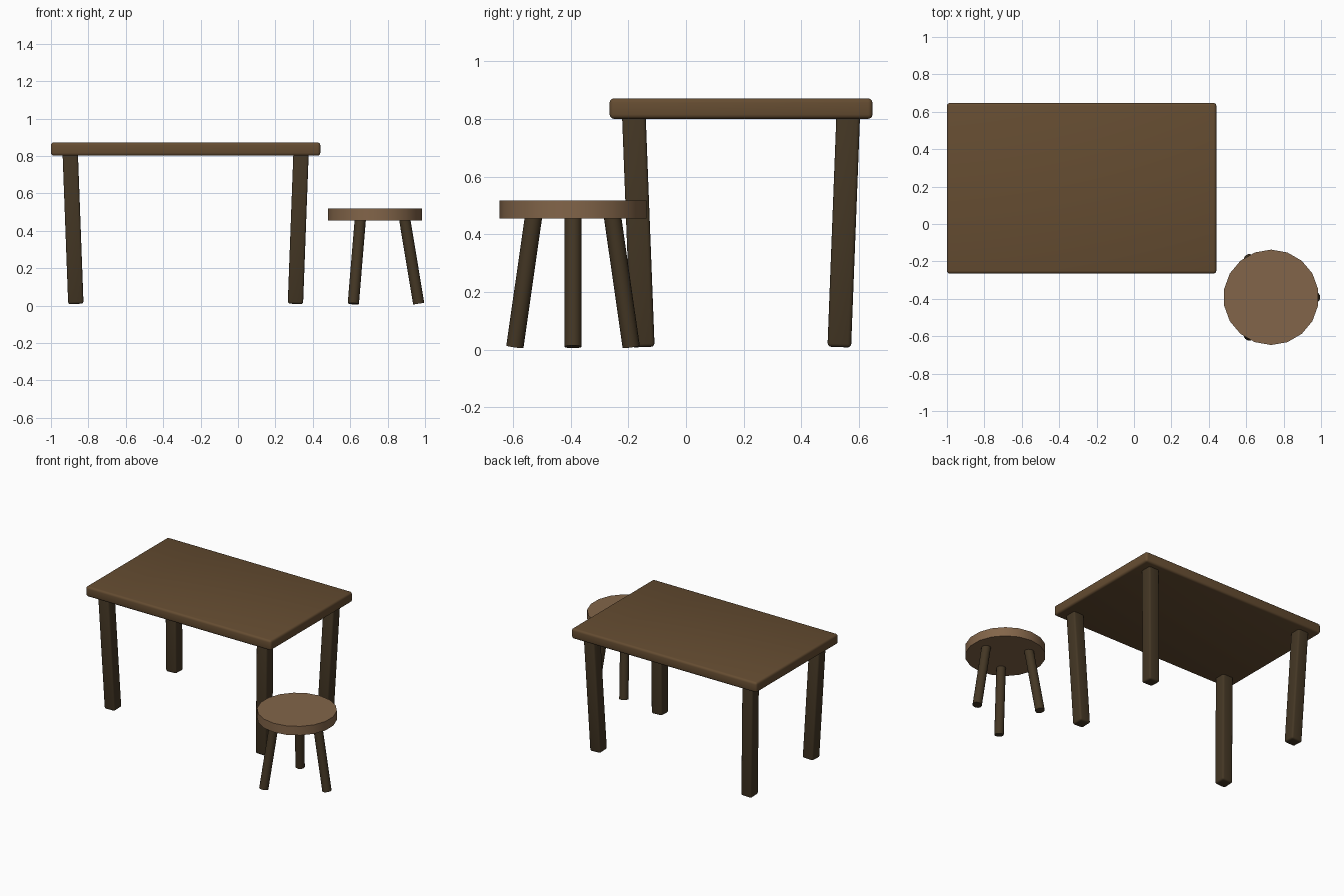
import bpy
from math import cos, sin, radians
from mathutils import Vector

cube = bpy.data.objects.get("Cube")
if cube:
    bpy.data.objects.remove(cube, do_unlink=True)


def make_material(name, rgb):
    mat = bpy.data.materials.new(name)
    mat.use_nodes = True
    mat.diffuse_color = (*rgb, 1)
    mat.node_tree.nodes["Principled BSDF"].inputs["Base Color"].default_value = (*rgb, 1)
    return mat


table_wood = make_material("table brown", (0.130, 0.073, 0.031))
seat_wood = make_material("seat light brown", (0.225, 0.130, 0.067))
leg_wood = make_material("leg dark brown", (0.058, 0.038, 0.018))


def finish(name, mat):
    obj = bpy.context.object
    obj.name = name
    obj.data.materials.append(mat)
    return obj


def rounded_box(name, size, mat, bevel):
    """Box with softly rounded, smooth shaded edges."""
    bpy.ops.mesh.primitive_cube_add(size=1)
    obj = finish(name, mat)
    for v in obj.data.vertices:
        v.co = v.co * Vector(size)
    mod = obj.modifiers.new("rounded edges", "BEVEL")
    mod.width = bevel
    mod.segments = 3
    bpy.ops.object.shade_smooth()
    return obj


def cylinder(name, sides, radius, depth, mat):
    bpy.ops.mesh.primitive_cylinder_add(vertices=sides, radius=radius, depth=depth)
    obj = finish(name, mat)
    bpy.ops.object.shade_smooth_by_angle(angle=radians(40))
    return obj


def stand_between(obj, foot, top):
    """Lean a part along the line from foot to top."""
    obj.rotation_mode = "QUATERNION"
    obj.rotation_quaternion = Vector((0, 0, 1)).rotation_difference(top - foot)
    obj.location = (foot + top) / 2


# Table top
table = Vector((-0.28, 0.191, 0))
top = rounded_box("table_top", (1.44, 0.912, 0.071), table_wood, 0.015)
top.location = table + Vector((0, 0, 0.8365))

# Four square table legs leaning inwards at the foot
for side, sx in (("right", -1), ("left", 1)):
    for end, sy in (("front", -1), ("back", 1)):
        foot = table + Vector((sx * 0.587, sy * 0.341, 0.01))
        head = table + Vector((sx * 0.617, sy * 0.372, 0.815))
        leg = rounded_box(f"table_leg_{end}_{side}", (0.082, 0.082, (head - foot).length),
                          leg_wood, 0.012)
        stand_between(leg, foot, head)

# Round stool seat
stool = Vector((0.733, -0.392, 0))
seat = cylinder("stool_seat", 18, 0.255, 0.063, seat_wood)
seat.location = stool + Vector((0, 0, 0.4865))

# Three round splayed stool legs
for i in range(3):
    a = radians(120 * i)
    out = Vector((cos(a), sin(a), 0))
    foot = stool + out * 0.233 + Vector((0, 0, 0.01))
    head = stool + out * 0.156 + Vector((0, 0, 0.475))
    leg = cylinder(f"stool_leg_{i + 1}", 16, 0.03, (head - foot).length, leg_wood)
    stand_between(leg, foot, head)
